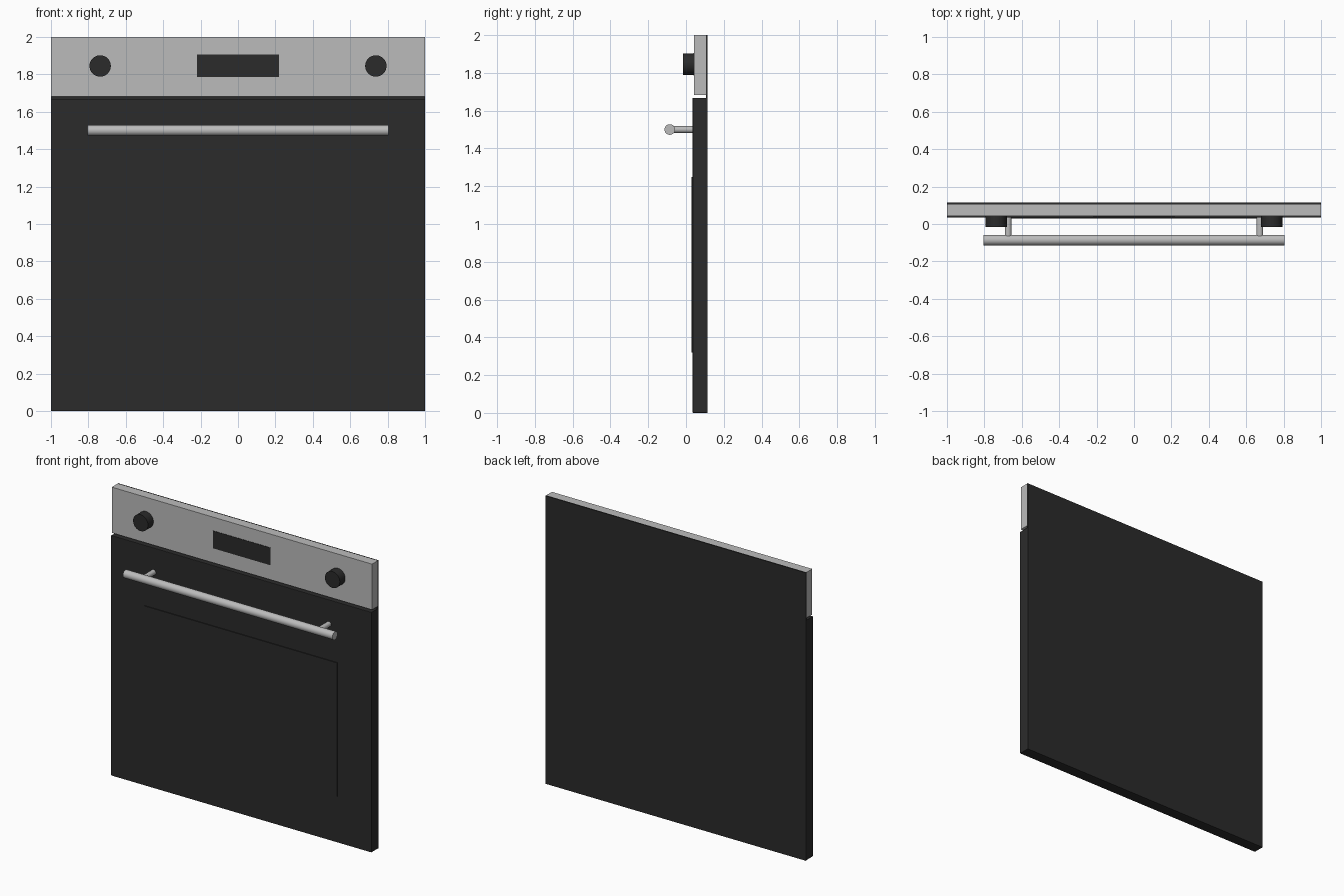
import bpy
import math

if "Cube" in bpy.data.objects:
    bpy.data.objects.remove(bpy.data.objects["Cube"])


def material(name, value):
    m = bpy.data.materials.new(name)
    m.diffuse_color = (value, value, value, 1)
    m.use_nodes = True
    m.node_tree.nodes["Principled BSDF"].inputs["Base Color"].default_value = m.diffuse_color
    return m


BLACK = material("black_glass", 0.024)
STEEL = material("brushed_steel", 0.5)


def finish(name, mat, bevel):
    ob = bpy.context.object
    ob.name = name
    ob.data.materials.append(mat)
    if bevel:
        mod = ob.modifiers.new("soft_edge", 'BEVEL')
        mod.width = bevel
        mod.segments = 2
        mod.limit_method = 'ANGLE'
    return ob


def box(name, mat, x, y, z, bevel=0):
    """Box spanning the (low, high) ranges on each axis."""
    bpy.ops.mesh.primitive_cube_add(size=1, location=[sum(r) / 2 for r in (x, y, z)])
    bpy.context.object.scale = [r[1] - r[0] for r in (x, y, z)]
    bpy.ops.object.transform_apply(location=False, rotation=False, scale=True)
    return finish(name, mat, bevel)


def rod(name, mat, radius, length, centre, axis, bevel=0):
    """Smooth cylinder lying along x or y."""
    turn = (0, math.pi / 2, 0) if axis == 'x' else (math.pi / 2, 0, 0)
    bpy.ops.mesh.primitive_cylinder_add(vertices=48, radius=radius, depth=length,
                                        location=centre, rotation=turn)
    bpy.ops.object.shade_smooth_by_angle(angle=math.radians(35))
    return finish(name, mat, bevel)


# Body: backing sheet, door and control panel with a thin gap between them
box("back_plate", BLACK, (-1, 1), (0.105, 0.114), (0, 2))
box("door", BLACK, (-1, 1), (0.035, 0.106), (0, 1.668), 0.003)
box("control_panel", STEEL, (-1, 1), (0.043, 0.105), (1.683, 2))

# Raised door window and display
box("door_window", BLACK, (-0.74, 0.74), (0.029, 0.036), (0.32, 1.25))
box("display", BLACK, (-0.22, 0.22), (0.040, 0.045), (1.785, 1.906))

# Handle bar
rod("handle_bar", STEEL, 0.028, 1.61, (0, -0.086, 1.5), 'x')

# Paired knobs and handle posts
for side, s in (("left", -1), ("right", 1)):
    rod("knob_" + side, BLACK, 0.057, 0.061, (s * 0.737, 0.0135, 1.845), 'y')
    rod("handle_post_" + side, STEEL, 0.018, 0.116, (s * 0.673, -0.022, 1.5), 'y')
